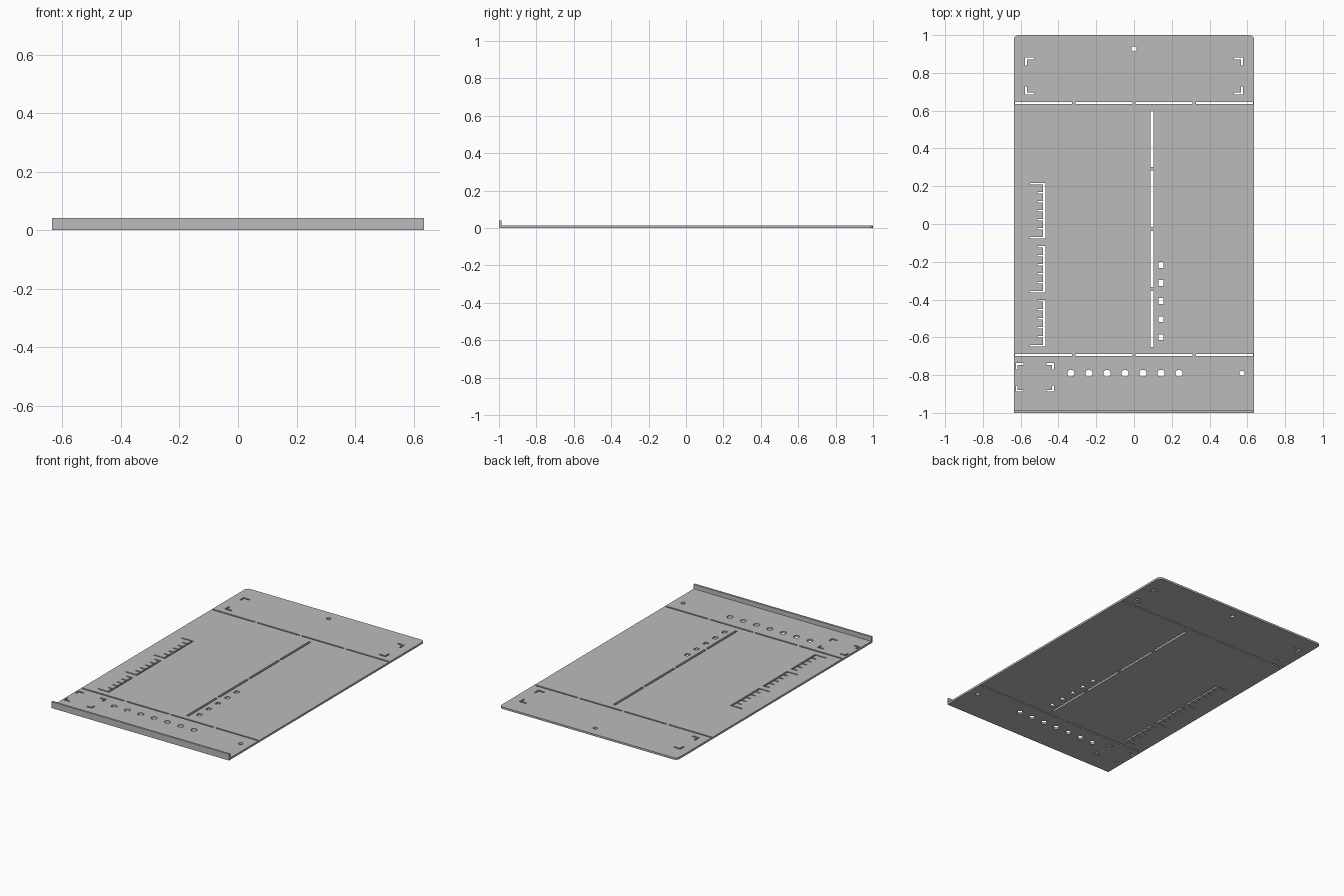
import bpy, bmesh, math

if "Cube" in bpy.data.objects:
    bpy.data.objects.remove(bpy.data.objects["Cube"])

HALF_W, THICK, LIP_H, LIP_T = 0.636, 0.0125, 0.041, 0.013

grey = bpy.data.materials.new("grey metal")
grey.diffuse_color = (0.5, 0.5, 0.5, 1)
grey.use_nodes = True
grey.node_tree.nodes["Principled BSDF"].inputs["Base Color"].default_value = grey.diffuse_color


def rect(x0, x1, y0, y1):
    return [(x0, y0), (x1, y0), (x1, y1), (x0, y1)]


def box_at(x, y, w, h):
    return rect(x - w / 2, x + w / 2, y - h / 2, y + h / 2)


def circle(x, y, r, n=32):
    return [(x + r * math.cos(2 * math.pi * i / n),
             y + r * math.sin(2 * math.pi * i / n)) for i in range(n)]


def brackets(x0, x1, y0, y1, ax, ay, t):
    """Four L-shaped corner marks of a rectangle."""
    out = []
    for x, sx in ((x0, 1), (x1, -1)):
        for y, sy in ((y0, 1), (y1, -1)):
            pts = [(0, 0), (ax, 0), (ax, t), (t, t), (t, ay), (0, ay)]
            out.append([(x + sx * a, y + sy * b) for a, b in pts])
    return out


def comb(first, last):
    """Scale slot: a spine with ticks to the left, every sixth one long."""
    h = 0.004
    top, step = 0.213, 0.0477
    pts = [(-0.469, top - last * step - h), (-0.469, top - first * step + h)]
    for i in range(first, last + 1):
        y = top - i * step
        tip = -0.55 if i % 6 == 0 else -0.512
        if i > first:
            pts.append((-0.481, y + h))
        pts += [(tip, y + h), (tip, y - h)]
        if i < last:
            pts.append((-0.481, y - h))
    return pts


# Plate outline with rounded back corners
R = 0.026
outline = [(-HALF_W, -1), (HALF_W, -1)]
for cx, start in ((HALF_W - R, 0), (-HALF_W + R, 90)):
    for k in range(9):
        a = math.radians(start + k * 90 / 8)
        outline.append((cx + R * math.cos(a), 1 - R + R * math.sin(a)))

# Cut-outs
holes = []
for i in range(4):
    x = -0.478 + i * 0.3187
    holes += [box_at(x, y, 0.302, 0.010) for y in (0.641, -0.694)]
    holes.append(box_at(0.095, 0.451 - i * 0.318, 0.015, 0.298))
holes += [box_at(0.143, -0.217 - i * 0.0955, 0.027, 0.03) for i in range(5)]
holes += [circle(-0.334 + i * 0.0954, -0.79, 0.0185) for i in range(7)]
holes += [circle(0.572, -0.79, 0.0135), circle(0, 0.927, 0.0135)]
holes += brackets(-0.577, 0.577, 0.686, 0.882, 0.047, 0.042, 0.011)
holes += brackets(-0.626, -0.424, -0.888, -0.737, 0.04, 0.033, 0.010)
holes += [comb(0, 6), comb(7, 12), comb(13, 18)]

# Plate: filled 2D curve with holes, extruded and turned into a mesh
curve = bpy.data.curves.new("plate_profile", 'CURVE')
curve.dimensions = '2D'
curve.fill_mode = 'BOTH'
curve.extrude = THICK / 2
for loop in [outline] + holes:
    s = curve.splines.new('POLY')
    s.points.add(len(loop) - 1)
    for p, (x, y) in zip(s.points, loop):
        p.co = (x, y, 0, 1)
    s.use_cyclic_u = True
helper = bpy.data.objects.new("plate_profile", curve)
bpy.context.collection.objects.link(helper)
bpy.context.view_layer.update()
mesh = bpy.data.meshes.new_from_object(
    helper.evaluated_get(bpy.context.evaluated_depsgraph_get()))
bpy.data.objects.remove(helper)

bm = bmesh.new()
bm.from_mesh(mesh)
bmesh.ops.remove_doubles(bm, verts=bm.verts, dist=1e-5)
bmesh.ops.translate(bm, verts=bm.verts, vec=(0, 0, THICK / 2))
bmesh.ops.recalc_face_normals(bm, faces=bm.faces)
for f in bm.faces:
    f.smooth = False
bm.to_mesh(mesh)
bm.free()
mesh.materials.clear()
mesh.materials.append(grey)
plate = bpy.data.objects.new("plate", mesh)
bpy.context.collection.objects.link(plate)

# Upturned front lip, standing on the plate's front edge
bpy.ops.mesh.primitive_cube_add(
    size=1, location=(0, -1 + LIP_T / 2, (THICK + LIP_H) / 2))
lip = bpy.context.object
lip.name = "front_lip"
lip.scale = (2 * HALF_W, LIP_T, LIP_H - THICK)
lip.data.materials.append(grey)
